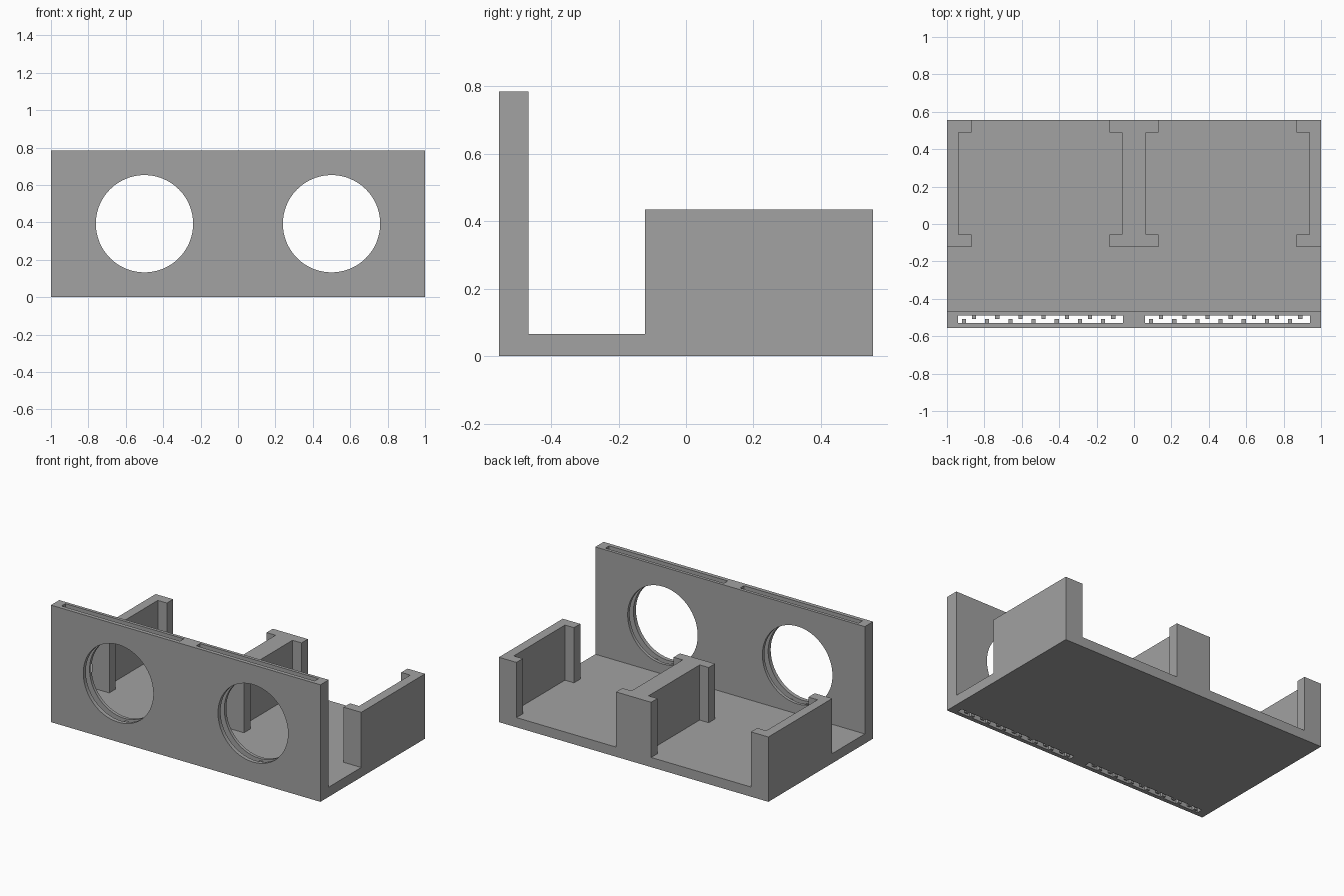
import bpy, bmesh, math
from mathutils import Matrix

if "Cube" in bpy.data.objects:
    bpy.data.objects.remove(bpy.data.objects["Cube"], do_unlink=True)

grey = bpy.data.materials.new("plain_grey")
grey.use_nodes = True
colour = (0.36, 0.36, 0.36, 1)
grey.diffuse_color = colour
grey.node_tree.nodes["Principled BSDF"].inputs["Base Color"].default_value = colour

FRONT, BACK = -0.555, 0.555
PANEL_BACK, POST_FRONT = -0.467, -0.122
FLOOR, POST_TOP, PANEL_TOP = 0.065, 0.435, 0.785
SLOT_FRONT, SLOT_BACK = -0.528, -0.488


def add_object(name, bm):
    bmesh.ops.recalc_face_normals(bm, faces=bm.faces)
    mesh = bpy.data.meshes.new(name)
    bm.to_mesh(mesh)
    bm.free()
    mesh.materials.append(grey)
    obj = bpy.data.objects.new(name, mesh)
    bpy.context.collection.objects.link(obj)
    return obj


def add_box(bm, x0, x1, y0, y1, z0, z1):
    place = Matrix.Translation(((x0 + x1) / 2, (y0 + y1) / 2, (z0 + z1) / 2))
    size = Matrix.Diagonal((x1 - x0, y1 - y0, z1 - z0, 1))
    bmesh.ops.create_cube(bm, size=1, matrix=place @ size)


def box(name, *bounds):
    bm = bmesh.new()
    add_box(bm, *bounds)
    return add_object(name, bm)


def prism(name, outline, z0, z1):
    bm = bmesh.new()
    face = bm.faces.new([bm.verts.new((x, y, z0)) for x, y in outline])
    top = bmesh.ops.extrude_face_region(bm, geom=[face])
    verts = [v for v in top["geom"] if isinstance(v, bmesh.types.BMVert)]
    bmesh.ops.translate(bm, verts=verts, vec=(0, 0, z1 - z0))
    return add_object(name, bm)


def cut(target, cutter):
    cutter.hide_render = True
    mod = target.modifiers.new("cut", "BOOLEAN")
    mod.operation = "DIFFERENCE"
    mod.solver = "EXACT"
    mod.object = cutter
    bpy.context.view_layer.objects.active = target
    bpy.ops.object.modifier_apply(modifier=mod.name)
    bpy.data.objects.remove(cutter, do_unlink=True)


# Floor plate behind the front panel
box("floor", -1, 1, PANEL_BACK, BACK, 0, FLOOR)

# Front panel with two round openings and two vertical slots
panel = box("front_panel", -1, 1, FRONT, PANEL_BACK, 0, PANEL_TOP)
for side, x in (("right", -0.5), ("left", 0.5)):
    bm = bmesh.new()
    bmesh.ops.create_cone(bm, cap_ends=True, segments=96, radius1=0.26, radius2=0.26, depth=0.4,
                          matrix=Matrix.Translation((x, -0.51, 0.393)) @ Matrix.Rotation(math.pi / 2, 4, "X"))
    cut(panel, add_object("opening_cutter", bm))
    cut(panel, box("slot_cutter", x - 0.44, x + 0.44, SLOT_FRONT, SLOT_BACK, -0.1, 1))

    # Staggered teeth in the foot of each slot
    bm = bmesh.new()
    for i in range(7):
        a = x - 0.42 + i * 0.124
        add_box(bm, a, a + 0.022, SLOT_FRONT, SLOT_FRONT + 0.021, 0, 0.12)
        b = a + 0.054
        add_box(bm, b, b + 0.022, SLOT_BACK - 0.021, SLOT_BACK, 0, 0.12)
    add_object(side + "_slot_teeth", bm)

# Channel-shaped side walls with lips at both ends
LIP = 0.067
half = [(1, POST_FRONT), (0.87, POST_FRONT), (0.87, POST_FRONT + LIP), (0.937, POST_FRONT + LIP),
        (0.937, BACK - LIP), (0.87, BACK - LIP), (0.87, BACK), (1, BACK)]
for side, s in (("left", 1), ("right", -1)):
    prism(side + "_side_wall", [(s * x, y) for x, y in half], FLOOR, POST_TOP)

# Central divider, the same channel mirrored back to back
inner = [(1 - x, y) for x, y in half[1:-1]]
prism("center_divider", inner + [(-x, y) for x, y in reversed(inner)], FLOOR, POST_TOP)

# Smooth rims on the round openings
bpy.ops.object.select_all(action="DESELECT")
panel.select_set(True)
bpy.context.view_layer.objects.active = panel
bpy.ops.object.shade_smooth_by_angle(angle=math.radians(30))
